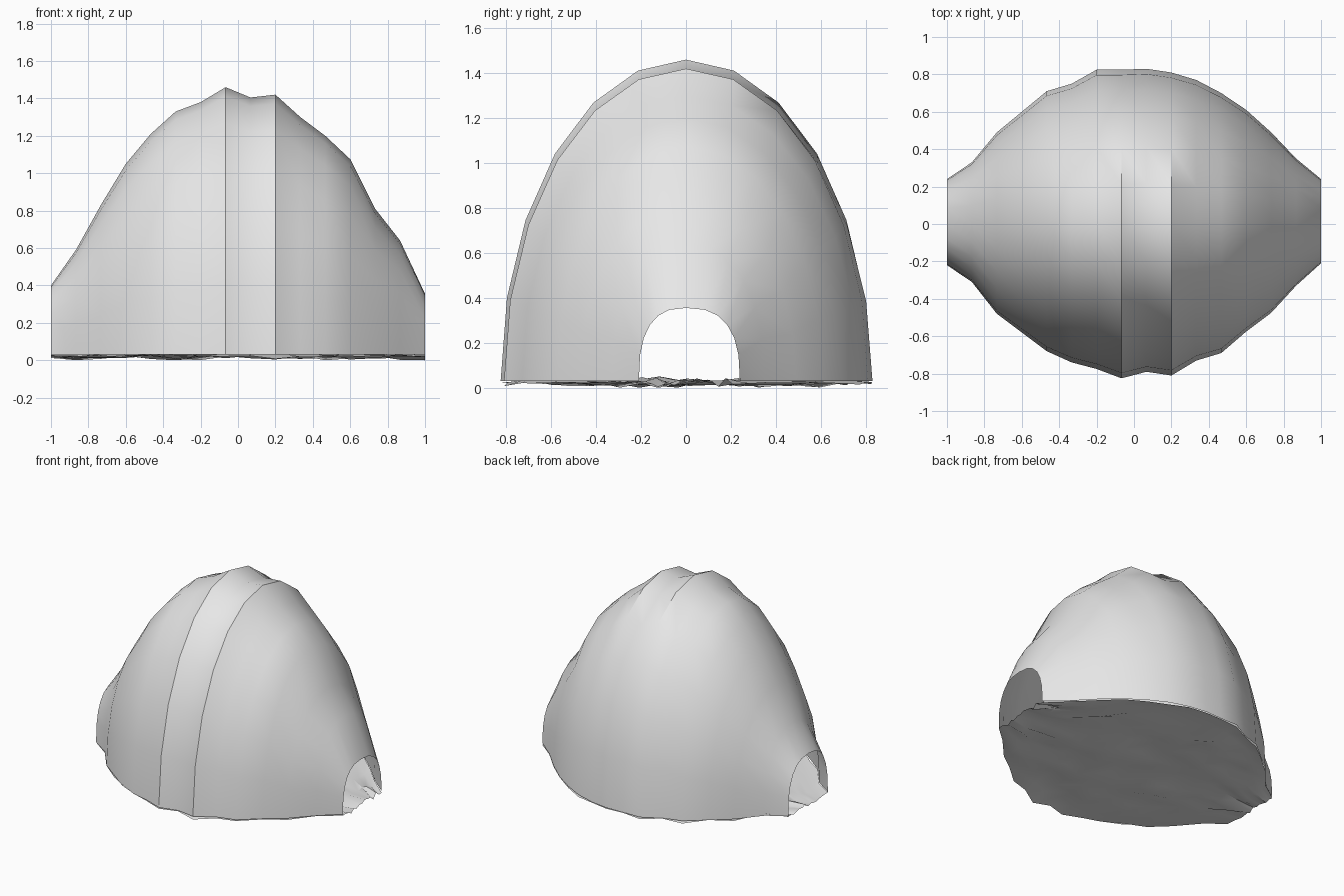
import bpy, bmesh, math, random

random.seed(4)
if "Cube" in bpy.data.objects:
    bpy.data.objects.remove(bpy.data.objects["Cube"], do_unlink=True)

# Hoops at equal steps along x: ridge height, half width to the back, to the front
HEIGHT = [.40, .59, .83, 1.05, 1.21, 1.33, 1.38, 1.46,
          1.405, 1.42, 1.30, 1.20, 1.075, .81, .64, .355]
BACK = [.24, .33, .49, .60, .71, .75, .825, .825,
        .83, .81, .77, .70, .61, .49, .35, .24]
FRONT = [.22, .31, .48, .58, .68, .74, .775, .825,
         .79, .81, .73, .69, .575, .475, .33, .21]
RIM = 0.03
ARC = 12
FLOOR_ROWS = 14
STATIONS = len(HEIGHT)

grey = bpy.data.materials.new("light grey")
grey.use_nodes = True
grey.diffuse_color = (0.8, 0.8, 0.8, 1)
grey.node_tree.nodes["Principled BSDF"].inputs["Base Color"].default_value = (0.8, 0.8, 0.8, 1)


def station_x(i):
    return -1 + 2 * i / (STATIONS - 1)


def hoop(i):
    """Half-oval section, squarer towards the two end openings."""
    x = station_x(i)
    power = 2 / (2 + 0.6 * abs(x) ** 6)
    points = []
    for k in range(ARC + 1):
        a = math.pi * k / ARC
        c, s = math.cos(a), max(math.sin(a), 0)
        width = BACK[i] if c > 0 else FRONT[i]
        y = math.copysign(width * abs(c) ** power, c)
        z = RIM + (HEIGHT[i] - RIM) * (s ** power if s > 1e-6 else 0)
        points.append((x, y, z))
    return points


def floor_row(i):
    """Uneven ground strip reaching from rim to rim."""
    points = []
    for k in range(FLOOR_ROWS + 1):
        t = k / FLOOR_ROWS
        y = BACK[i] * (1 - t) - FRONT[i] * t
        z = min(max(random.gauss(0.022, 0.011), 0), 0.05)
        points.append((station_x(i), y, z))
    return points


def loft(name, rows, up):
    bm = bmesh.new()
    rings = [[bm.verts.new(p) for p in row] for row in rows]
    for a, b in zip(rings, rings[1:]):
        for k in range(len(a) - 1):
            bm.faces.new((a[k], a[k + 1], b[k + 1], b[k]))
    bm.normal_update()
    if (sum(f.normal.z for f in bm.faces) > 0) != up:
        bmesh.ops.reverse_faces(bm, faces=bm.faces[:])
    mesh = bpy.data.meshes.new(name)
    bm.to_mesh(mesh)
    bm.free()
    mesh.materials.append(grey)
    obj = bpy.data.objects.new(name, mesh)
    bpy.context.collection.objects.link(obj)
    bpy.ops.object.select_all(action='DESELECT')
    obj.select_set(True)
    bpy.context.view_layer.objects.active = obj
    bpy.ops.object.shade_smooth_by_angle(angle=math.radians(30))
    return obj


# Domed shell, open at both ends, and the rough floor beneath it
loft("domed_shell", [hoop(i) for i in range(STATIONS)], True)
loft("rough_floor", [floor_row(i) for i in range(STATIONS)], False)
